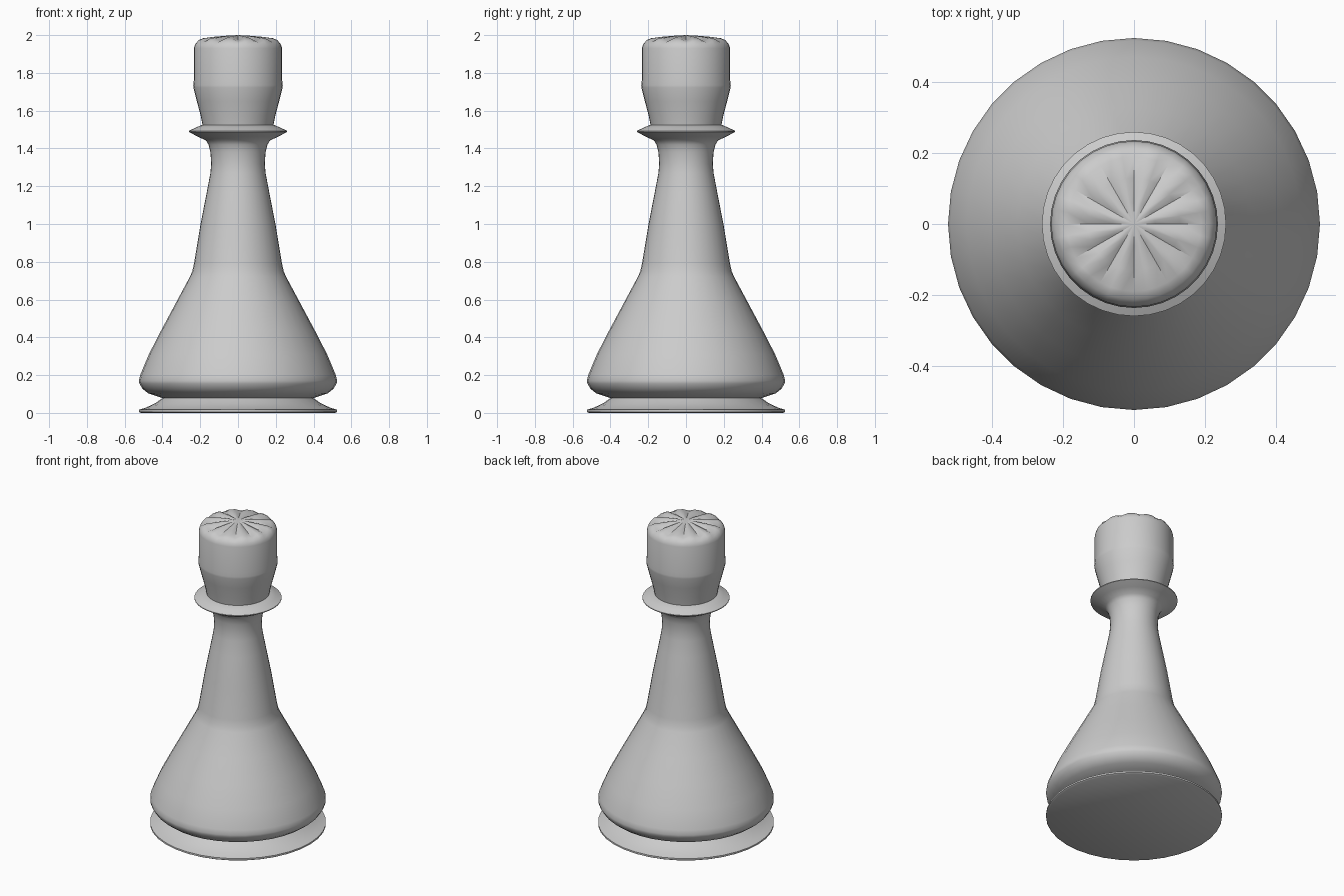
import bpy, bmesh, math

if "Cube" in bpy.data.objects:
    bpy.data.objects.remove(bpy.data.objects["Cube"])

SIDES = 36


def lathe(name, profile, angle, flute_from=None):
    """Revolve (radius, height, flute depth) points; ends are capped."""
    bm = bmesh.new()
    rings = []
    for r, z, *flute in profile:
        depth = flute[0] if flute else 0
        ring = []
        for i in range(SIDES):
            a = 2 * math.pi * i / SIDES
            dip = depth if i % 3 == 0 else 0
            ring.append(bm.verts.new((r * math.cos(a), r * math.sin(a), z - dip)))
        rings.append(ring)
    for low, high in zip(rings, rings[1:]):
        for i in range(SIDES):
            j = (i + 1) % SIDES
            bm.faces.new((low[i], low[j], high[j], high[i]))
    bm.faces.new(rings[0][::-1])
    # Top closes to a centre point
    centre = bm.verts.new((0, 0, profile[-1][1] + (0.003 if len(profile[-1]) > 2 else 0)))
    for i in range(SIDES):
        bm.faces.new((rings[-1][i], rings[-1][(i + 1) % SIDES], centre))
    mesh = bpy.data.meshes.new(name)
    bm.to_mesh(mesh)
    bm.free()
    obj = bpy.data.objects.new(name, mesh)
    bpy.context.collection.objects.link(obj)
    bpy.ops.object.select_all(action='DESELECT')
    obj.select_set(True)
    bpy.context.view_layer.objects.active = obj
    bpy.ops.object.shade_smooth_by_angle(angle=math.radians(angle))
    return obj


# Foot, flared body, neck and collar in one turned profile
lathe("turned_body", [
    (0.515, 0.0), (0.525, 0.006), (0.525, 0.017), (0.49, 0.027), (0.44, 0.05),
    (0.40, 0.078), (0.425, 0.087), (0.475, 0.103), (0.505, 0.127),
    (0.522, 0.155), (0.525, 0.17), (0.518, 0.20),
    (0.472, 0.31), (0.405, 0.44), (0.33, 0.58), (0.255, 0.72),
    (0.242, 0.75), (0.233, 0.79), (0.20, 0.99), (0.165, 1.17),
    (0.146, 1.27), (0.142, 1.32), (0.146, 1.38), (0.156, 1.42),
    (0.17, 1.443), (0.215, 1.463), (0.26, 1.488), (0.26, 1.493),
    (0.225, 1.51), (0.19, 1.525)], 40)

# Head with a fluted cap
lathe("fluted_head", [
    (0.187, 1.52), (0.198, 1.575), (0.218, 1.65), (0.236, 1.722),
    (0.237, 1.735), (0.234, 1.76), (0.234, 1.93), (0.228, 1.951, 0.002),
    (0.213, 1.972, 0.010), (0.19, 1.983, 0.015), (0.13, 1.991, 0.013),
    (0.06, 1.997, 0.007)], 45)
